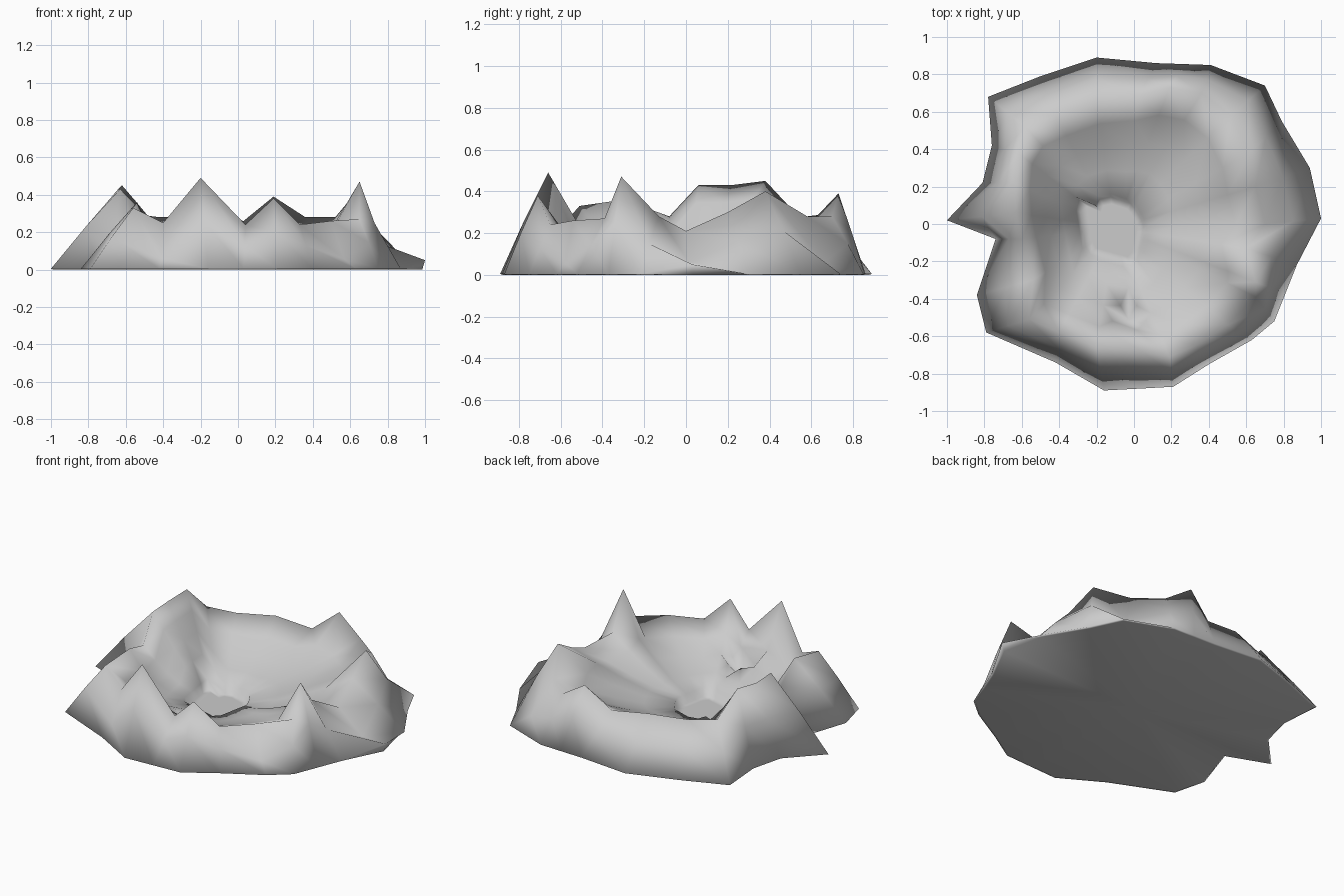
import bpy, bmesh
from mathutils import Vector

if "Cube" in bpy.data.objects:
    bpy.data.objects.remove(bpy.data.objects["Cube"])

# Each spoke of the crater: foot x, foot y, rim x, rim y, rim height
SPOKES = [
    (-1, .02, -.63, .06, .43), (-.81, .22, -.64, .22, .43), (-.76, .42, -.62, .38, .45),
    (-.78, .68, -.58, .52, .30), (-.50, .79, -.42, .58, .28), (-.20, .89, -.20, .66, .29),
    (.12, .86, .03, .69, .26), (.27, .855, .19, .73, .39), (.41, .85, .36, .70, .28),
    (.70, .74, .52, .58, .28), (.79, .55, .62, .38, .40), (.94, .30, .65, .20, .30),
    (1, .03, .70, 0, .21), (.87, -.22, .60, -.13, .28), (.81, -.37, .65, -.31, .47),
    (.75, -.52, .65, -.39, .27), (.63, -.62, .50, -.54, .26), (.40, -.75, .33, -.65, .24),
    (.21, -.87, .19, -.71, .38), (.03, -.88, .04, -.68, .24), (-.16, -.89, -.20, -.66, .49),
    (-.42, -.74, -.40, -.58, .25), (-.79, -.58, -.56, -.51, .33), (-.84, -.38, -.54, -.30, .36),
    (-.74, -.08, -.60, -.08, .28)]
CENTRE = Vector((-.1, -.02, .01))
PIT = Vector((-.03, -.51, .015))
# Outline of the flat crater floor
FLOOR = [(-.32, .15), (-.22, .06), (-.18, .18), (0, .12), (.07, 0), (.02, -.25), (-.27, -.17)]
DENTS = {9, 12, 16, 21}          # spokes whose outer slope is hollowed
HIGH = {0, 1, 2}                 # spokes whose inner wall stays high


def floor_edge(direction):
    """Point where a ray from the centre crosses the floor outline."""
    d = Vector(direction).to_2d().normalized()
    o = CENTRE.to_2d()
    for i in range(len(FLOOR)):
        a = Vector(FLOOR[i]) - o
        e = Vector(FLOOR[(i + 1) % len(FLOOR)]) - o - a
        det = d.x * e.y - d.y * e.x
        if abs(det) < 1e-6:
            continue
        t = (a.x * e.y - a.y * e.x) / det
        s = (a.x * d.y - a.y * d.x) / det
        if t > 0 and -1e-4 <= s <= 1.0001:
            return o + d * t
    return o + d * .15


def spoke_points(i, spoke):
    foot = Vector((spoke[0], spoke[1], .05 if i == 12 else .004))
    rim = Vector(spoke[2:])
    under = foot * .985
    under.z = 0
    mid = foot.lerp(rim, .5)
    mid.z = .06 if i in DENTS else rim.z * .53
    edge = floor_edge(rim - CENTRE).to_3d()
    edge.z = .06
    top = rim.z if i in HIGH else min(rim.z, .3)
    power = .9 if i in HIGH else 1.4
    points = [under, foot, mid, rim]
    for t in (.25, .5, .75):
        p = rim.lerp(edge, t)
        p.z = edge.z + (top - edge.z) * (1 - t) ** power
        points.append(p)
    points.append(edge)
    for t in (.1, .3):               # short drop, then the flat floor
        p = edge.lerp(CENTRE, t)
        p.z = .01
        points.append(p)
    return points


# Crater: underside rim, outer slope, rim, bowl and floor
bm = bmesh.new()
columns = [[bm.verts.new(p) for p in spoke_points(i, s)] for i, s in enumerate(SPOKES)]
n = len(columns)
middle = bm.verts.new(CENTRE)
under = bm.verts.new((0, 0, 0))
for i in range(n):
    a, b = columns[i], columns[(i + 1) % n]
    for k in range(len(a) - 1):
        bm.faces.new((a[k], b[k], b[k + 1], a[k + 1]))
    bm.faces.new((a[-1], b[-1], middle))
    bm.faces.new((b[0], a[0], under))

# Small square pit in the bowl wall near the front
bowl = [v for c in columns for v in c[4:7]]
hub = min(bowl, key=lambda v: (v.co - PIT).to_2d().length)
hub.co.xy = PIT.xy
pit = bmesh.ops.poke(bm, faces=list(hub.link_faces))
for v in pit["verts"]:
    flat = (v.co - PIT).to_2d()
    v.co.xy = PIT.xy + flat.normalized() * .085
    v.co.z = .12
hub.co = PIT

bmesh.ops.recalc_face_normals(bm, faces=bm.faces[:])
for f in bm.faces:
    f.smooth = True
mesh = bpy.data.meshes.new("crater")
bm.to_mesh(mesh)
bm.free()
crater = bpy.data.objects.new("crater", mesh)
bpy.context.collection.objects.link(crater)
